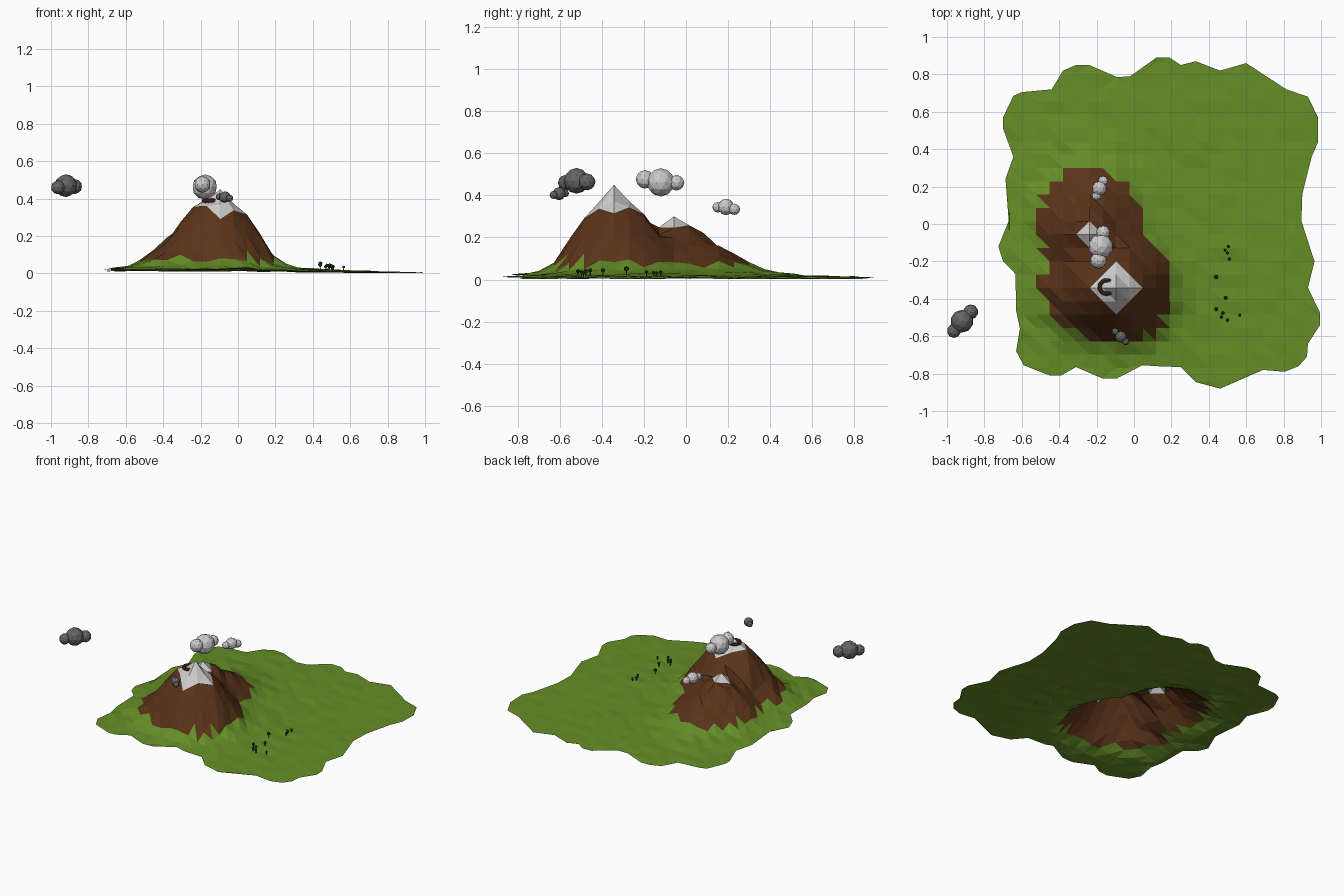
import bpy, bmesh, random
from math import hypot
from mathutils import Vector, Matrix
from mathutils.geometry import delaunay_2d_cdt

if "Cube" in bpy.data.objects:
    bpy.data.objects.remove(bpy.data.objects["Cube"])

random.seed(4)


def mat(name, r, g, b):
    m = bpy.data.materials.new(name)
    m.diffuse_color = (r, g, b, 1)
    m.use_nodes = True
    m.node_tree.nodes["Principled BSDF"].inputs["Base Color"].default_value = m.diffuse_color
    return m


GRASS = mat("grass", .13, .27, .02)
ROCK = mat("rock", .10, .033, .01)
SNOW = mat("snow", .62, .62, .62)
DARK_ROCK = mat("dark_rock", .08, .025, .008)
LIGHT = mat("light_cloud", .6, .6, .6)
STORM = mat("storm_cloud", .13, .13, .13)
LEAF = mat("leaf", .02, .07, .012)
TRUNK = mat("trunk", .04, .025, .012)


def finish(name, bm, mats):
    me = bpy.data.meshes.new(name)
    bm.to_mesh(me)
    bm.free()
    for m in mats:
        me.materials.append(m)
    ob = bpy.data.objects.new(name, me)
    bpy.context.collection.objects.link(ob)
    return ob


# Terrain: ragged outline filled with a grid, raised by two peaks
OUTLINE = [(-.44, .72), (-.38, .82), (-.31, .85), (-.24, .85), (-.09, .785), (-.02, .79),
           (.12, .89), (.19, .89), (.25, .85), (.33, .87), (.46, .82), (.6, .86),
           (.815, .72), (.93, .68), (.985, .567), (.985, .44), (.95, .36), (.9, .16),
           (.895, .016), (.965, -.2), (.93, -.34), (.995, -.476), (.995, -.54), (.93, -.64),
           (.925, -.71), (.88, -.76), (.805, -.79), (.69, -.78), (.46, -.88), (.33, -.845),
           (.25, -.765), (.115, -.76), (.045, -.755), (-.09, -.825), (-.17, -.825),
           (-.31, -.765), (-.39, -.81), (-.45, -.81), (-.59, -.755), (-.63, -.68),
           (-.61, -.56), (-.63, -.465), (-.634, -.267), (-.7, -.2), (-.725, -.12),
           (-.67, .016), (-.687, .24), (-.645, .36), (-.7, .51), (-.7, .57),
           (-.645, .685), (-.6, .705)]
STEP = .0713
PEAK = (-.095, -.342)
PEAK2 = (PEAK[0] - 2 * STEP, PEAK[1] + 4 * STEP)
PROFILE = [(0, .45), (.23, .375), (.48, .315), (.75, .185), (1, .075), (1.3, .032), (1.8, .02), (3.5, .004)]
PROFILE2 = [(0, .3), (.2, .258), (.6, .155), (1, .07), (1.3, .035), (1.8, .018), (3.5, .004)]


def lookup(profile, t):
    for (a, za), (b, zb) in zip(profile, profile[1:]):
        if t <= b:
            return za + (zb - za) * (t - a) / (b - a)
    return profile[-1][1]


def reach(x, y, c, right, left, back, front):
    dx, dy = x - c[0], y - c[1]
    return hypot(dx / (right if dx > 0 else left), dy / (back if dy > 0 else front))


def height(x, y):
    return max(lookup(PROFILE, reach(x, y, PEAK, .3, .38, .3, .28)),
               lookup(PROFILE2, reach(x, y, PEAK2, .29, .28, .36, .3)))


def diamond(x, y, c):
    return abs(x - c[0]) + abs(y - c[1])


pts = [Vector(p) for p in OUTLINE]
n = len(pts)
edges = [(i, (i + 1) % n) for i in range(n)]
for c, k in ((PEAK, 2), (PEAK2, 1)):          # snow line edges
    b = len(pts)
    pts += [Vector((c[0] + dx * k * STEP, c[1] + dy * k * STEP))
            for dx, dy in ((1, 0), (0, 1), (-1, 0), (0, -1))]
    edges += [(b + i, b + (i + 1) % 4) for i in range(4)]
pts += [Vector((PEAK[0] + i * STEP, PEAK[1] + j * STEP))
        for i in range(-9, 16) for j in range(-8, 18)]
verts, _, faces, *_ = delaunay_2d_cdt(pts, edges, [], 1, 1e-4)

bm = bmesh.new()
bv = []
for v in verts:
    h = height(*v)
    apex = min(diamond(*v, PEAK), diamond(*v, PEAK2)) < .1
    h += 0 if apex else random.uniform(-1, 1) * min(.018, .002 + h * .13)
    bv.append(bm.verts.new((v.x, v.y, max(0, h))))
for f in faces:
    face = bm.faces.new([bv[i] for i in f])
    m = face.calc_center_median()
    if diamond(m.x, m.y, PEAK) < 2 * STEP or diamond(m.x, m.y, PEAK2) < STEP:
        face.material_index = 2
    elif m.z > .077:
        face.material_index = 1
bmesh.ops.delete(bm, geom=[v for v in bm.verts if not v.link_faces], context='VERTS')
bmesh.ops.recalc_face_normals(bm, faces=bm.faces)
if sum(f.normal.z for f in bm.faces) < 0:
    bmesh.ops.reverse_faces(bm, faces=bm.faces)
finish("terrain", bm, [GRASS, ROCK, SNOW])

# Rock ring half sunk into the snow slope
bpy.ops.mesh.primitive_torus_add(major_radius=.036, minor_radius=.011, major_segments=24,
                                 minor_segments=8, location=(-.147, -.337, .388))
ring = bpy.context.object
ring.name = "rock_ring"
ring.data.materials.append(DARK_ROCK)


# Clouds: clusters of faceted balls (x, y, z, radius)
def cloud(name, material, balls):
    bm = bmesh.new()
    for x, y, z, r in balls:
        bmesh.ops.create_icosphere(bm, subdivisions=2, radius=r, matrix=Matrix.Translation((x, y, z)))
    finish(name, bm, [material])


cloud("large_light_cloud", LIGHT, [(-.178, -.12, .462, .067), (-.165, -.045, .46, .037), (-.19, -.195, .476, .044)])
cloud("small_light_cloud", LIGHT, [(-.185, .19, .345, .039), (-.2, .15, .343, .025), (-.165, .23, .334, .027)])
cloud("large_storm_cloud", STORM, [(-.92, -.52, .469, .061), (-.963, -.572, .46, .037), (-.873, -.47, .464, .04)])
cloud("small_storm_cloud", STORM, [(-.07, -.603, .408, .031), (-.1, -.575, .41, .019), (-.045, -.629, .402, .019)])

# Trees: thin trunk with a ball crown (x, y, top height)
TREES = [(.505, -.12, .045), (.5, -.155, .042), (.487, -.14, .04), (.51, -.187, .045), (.44, -.283, .065),
         (.44, -.455, .055), (.49, -.395, .055), (.475, -.476, .052), (.5, -.513, .05),
         (.565, -.487, .042), (.467, -.497, .045)]
bm = bmesh.new()
for x, y, top in TREES:
    z, r = height(x, y), top * .2
    bmesh.ops.create_cone(bm, cap_ends=True, segments=6, radius1=.003, radius2=.002, depth=top - r - z,
                          matrix=Matrix.Translation((x, y, (z + top - r) / 2)))
    k = len(bm.faces)
    bmesh.ops.create_icosphere(bm, subdivisions=1, radius=r, matrix=Matrix.Translation((x, y, top - r)))
    bm.faces.ensure_lookup_table()
    for f in bm.faces[k:]:
        f.material_index = 1
finish("trees", bm, [TRUNK, LEAF])
